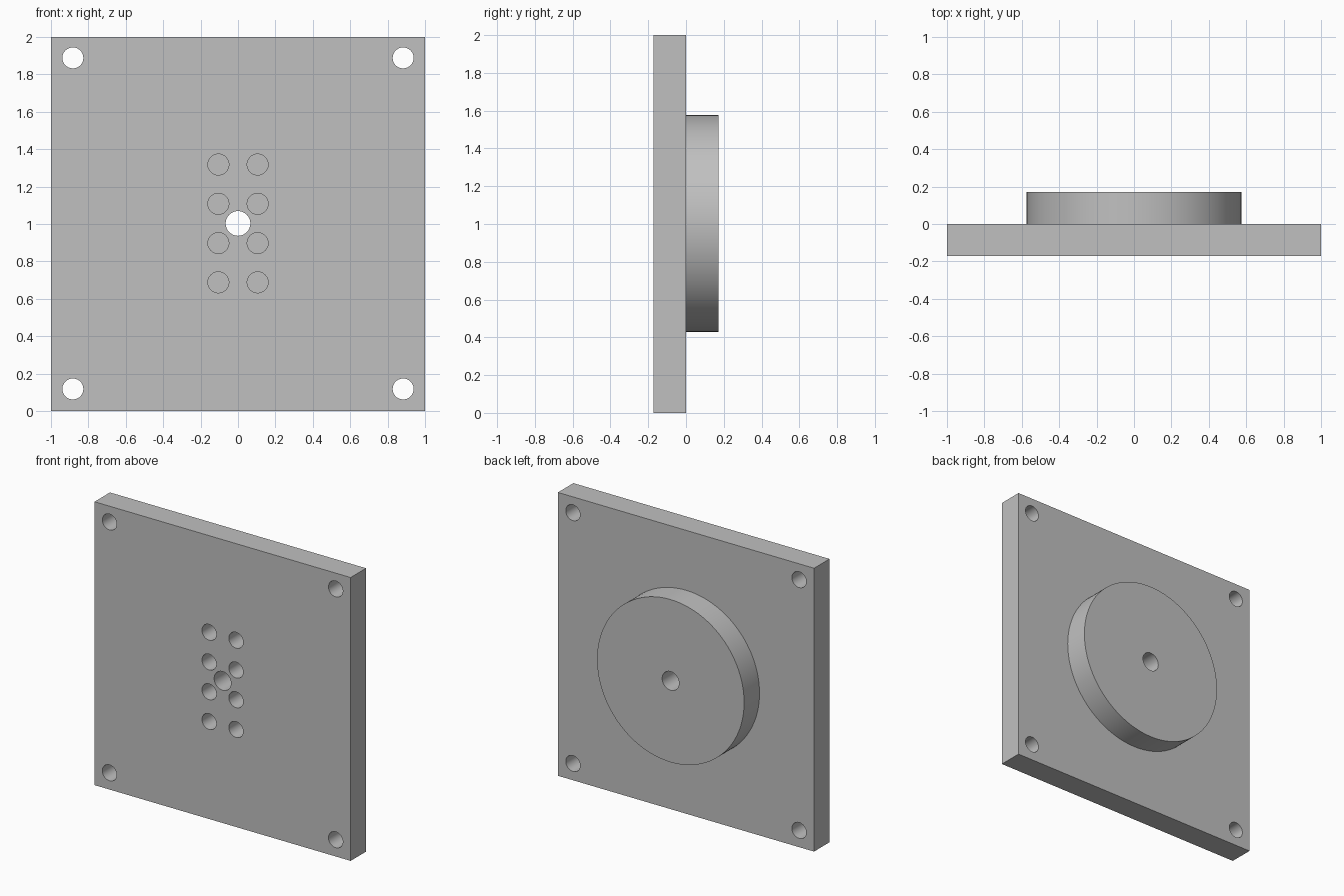
import bpy
import math

cube = bpy.data.objects.get("Cube")
if cube:
    bpy.data.objects.remove(cube, do_unlink=True)

MID = 1.003        # height of the hole pattern's centre
THICK = 0.172      # thickness of the plate and of the boss

grey = bpy.data.materials.new("plain_grey")
grey.use_nodes = True
grey.diffuse_color = (0.53, 0.53, 0.53, 1)
grey.node_tree.nodes["Principled BSDF"].inputs["Base Color"].default_value = grey.diffuse_color


def cylinder(name, x, z, radius, y0, y1, sides=48):
    """Cylinder lying along y from y0 to y1."""
    bpy.ops.mesh.primitive_cylinder_add(
        vertices=sides, radius=radius, depth=y1 - y0,
        location=(x, (y0 + y1) / 2, z), rotation=(math.pi / 2, 0, 0))
    obj = bpy.context.object
    obj.name = name
    obj.data.materials.append(grey)
    return obj


def combine(target, tool, operation):
    """Apply a boolean and discard the tool object."""
    mod = target.modifiers.new(operation.lower(), "BOOLEAN")
    mod.operation = operation
    mod.solver = "EXACT"
    mod.object = tool
    bpy.context.view_layer.objects.active = target
    bpy.ops.object.modifier_apply(modifier=mod.name)
    bpy.data.objects.remove(tool, do_unlink=True)


# Square plate
bpy.ops.mesh.primitive_cube_add(size=1, location=(0, -THICK / 2, 1))
plate = bpy.context.object
plate.name = "mounting_plate"
plate.scale = (2, THICK, 2)
bpy.ops.object.transform_apply(location=False, rotation=False, scale=True)
plate.data.materials.append(grey)

# Round boss on the back, sunk into the plate
combine(plate, cylinder("boss", 0, MID, 0.574, -THICK / 2, THICK, 128), "UNION")

# Central bore right through plate and boss
combine(plate, cylinder("bore", 0, MID, 0.066, -0.4, 0.4), "DIFFERENCE")

for side in (-1, 1):
    # Corner mounting holes
    for end in (-1, 1):
        hole = cylinder("corner_hole", side * 0.883, MID + end * 0.885, 0.056, -0.4, 0.2)
        combine(plate, hole, "DIFFERENCE")
    # Column of blind holes in the front, as deep as the plate
    for row in range(4):
        hole = cylinder("blind_hole", side * 0.105, MID + (row - 1.5) * 0.21, 0.056, -0.4, 0)
        combine(plate, hole, "DIFFERENCE")

# Smooth round walls, sharp edges
bpy.ops.object.select_all(action="DESELECT")
plate.select_set(True)
bpy.context.view_layer.objects.active = plate
bpy.ops.object.shade_smooth_by_angle(angle=math.radians(30))
